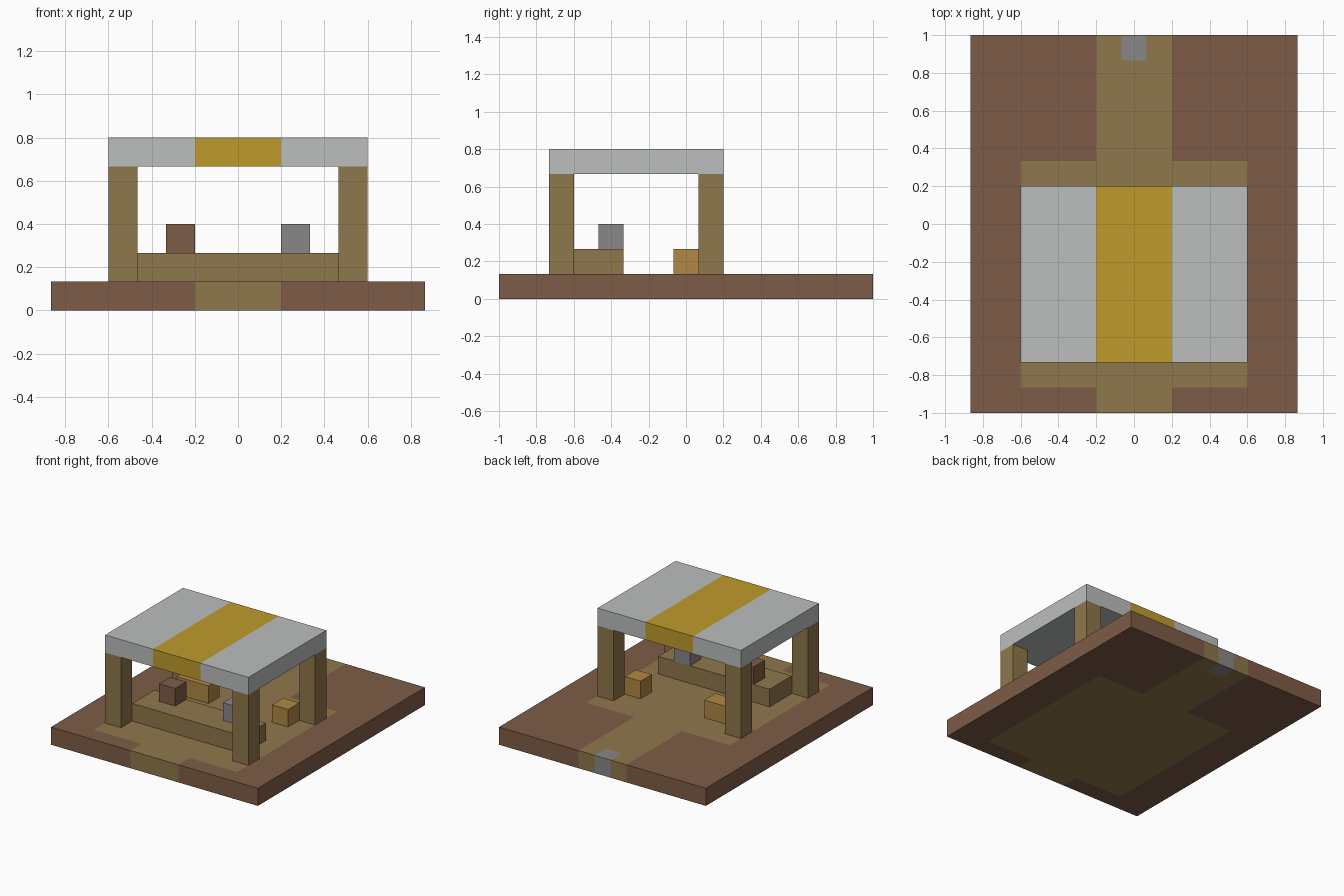
import bpy
import bmesh

cube = bpy.data.objects.get("Cube")
if cube:
    bpy.data.objects.remove(cube, do_unlink=True)

U = 2 / 15  # one block


def linear(c):
    c /= 255
    return c / 12.92 if c <= 0.04045 else ((c + 0.055) / 1.055) ** 2.4


def material(name, r, g, b):
    mat = bpy.data.materials.new(name)
    color = (linear(r), linear(g), linear(b), 1)
    mat.use_nodes = True
    mat.diffuse_color = color
    mat.node_tree.nodes["Principled BSDF"].inputs["Base Color"].default_value = color
    return mat


soil = material("brown soil", 126, 92, 71)
sand = material("tan wood", 143, 119, 75)
canvas = material("pale canvas", 187, 191, 190)
gold = material("gold canvas", 191, 155, 43)
stone = material("grey stone", 138, 134, 137)
crate_wood = material("orange wood", 176, 136, 68)


def block(name, low, high, mats, cuts_x=(), cuts_y=(), rule=None):
    """Box between two corners in block units, cut into strips and coloured by rule."""
    bm = bmesh.new()
    bmesh.ops.create_cube(bm, size=1)
    for v in bm.verts:
        for i in range(3):
            v.co[i] = (high[i] if v.co[i] > 0 else low[i]) * U
    for axis, cuts in ((0, cuts_x), (1, cuts_y)):
        normal = (1, 0, 0) if axis == 0 else (0, 1, 0)
        for cut in cuts:
            point = [cut * U * n for n in normal]
            bmesh.ops.bisect_plane(bm, geom=bm.verts[:] + bm.edges[:] + bm.faces[:],
                                   plane_co=point, plane_no=normal)
    if rule:
        for f in bm.faces:
            c = f.calc_center_median() / U
            f.material_index = rule(c.x, c.y)
    mesh = bpy.data.meshes.new(name)
    bm.to_mesh(mesh)
    bm.free()
    for m in mats:
        mesh.materials.append(m)
    obj = bpy.data.objects.new(name, mesh)
    bpy.context.collection.objects.link(obj)


# Ground slab with path, floor and a marker stone at the back
def ground_rule(x, y):
    if abs(x) < 0.5 and y > 6.5:
        return 2
    on_path = abs(x) < 1.5
    on_floor = abs(x) < 4.5 and -6.5 < y < 2.5
    return 1 if on_path or on_floor else 0


block("ground", (-6.5, -7.5, 0), (6.5, 7.5, 1), [soil, sand, stone],
      (-4.5, -1.5, -0.5, 0.5, 1.5, 4.5), (-6.5, 2.5, 6.5), ground_rule)

# Four posts
for depth, y in (("front", -5.5), ("back", 0.5)):
    for side, x in (("right", -4.5), ("left", 3.5)):
        block(f"{depth}_{side}_post", (x, y, 1), (x + 1, y + 1, 5), [sand])

# Striped roof
block("roof", (-4.5, -5.5, 5), (4.5, 1.5, 6), [canvas, gold],
      (-1.5, 1.5), (), lambda x, y: int(abs(x) < 1.5))

# Counter and the goods on it
block("counter", (-3.5, -4.5, 1), (3.5, -2.5, 2), [sand])
block("brown_goods", (-2.5, -3.5, 2), (-1.5, -2.5, 3), [soil])
block("grey_goods", (1.5, -3.5, 2), (2.5, -2.5, 3), [stone])

# Crates behind the counter
block("wide_crate", (-3.5, -0.5, 1), (-1.5, 0.5, 2), [crate_wood])
block("small_crate", (2.5, -0.5, 1), (3.5, 0.5, 2), [crate_wood])
